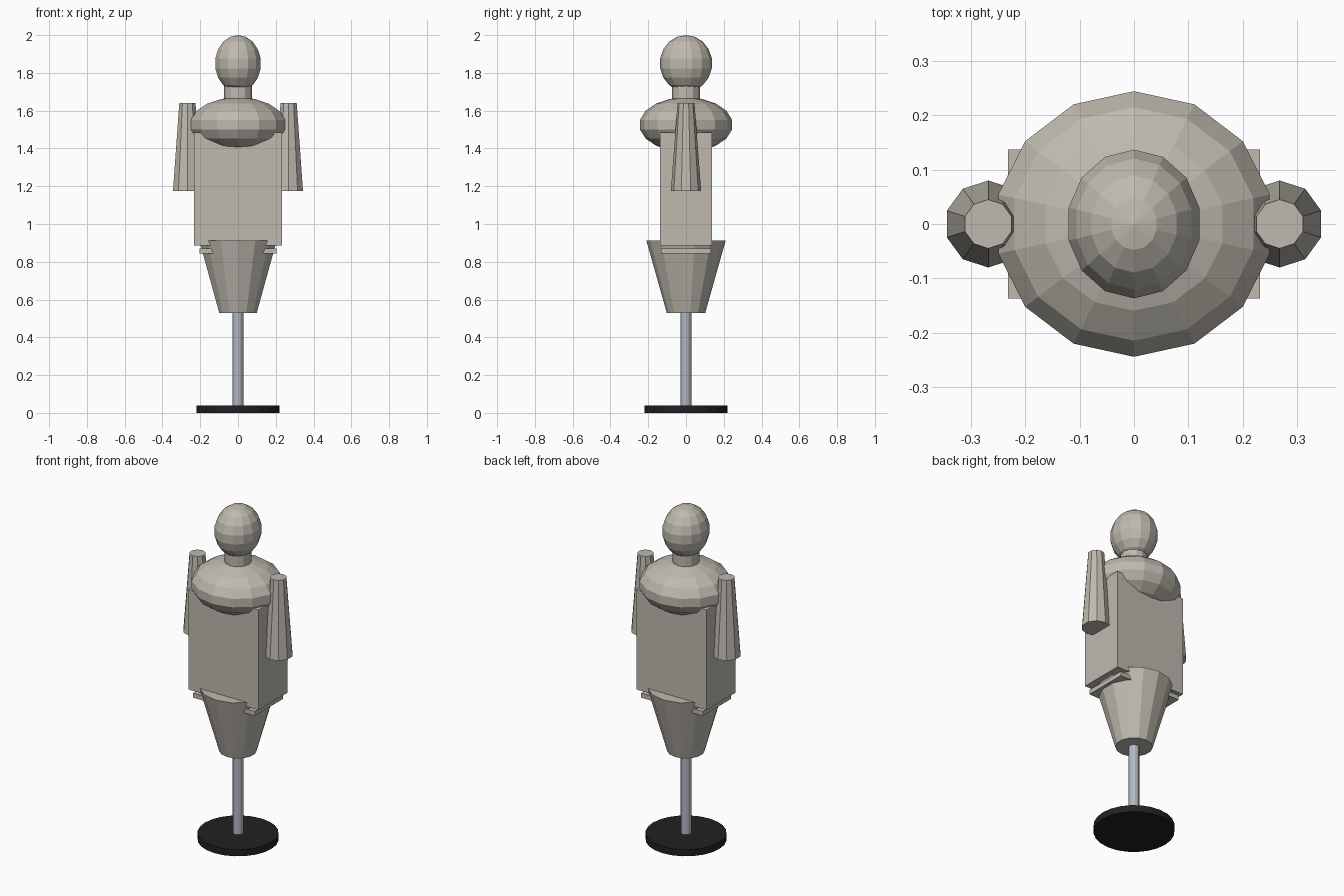
import bpy

cube = bpy.data.objects.get("Cube")
if cube:
    bpy.data.objects.remove(cube, do_unlink=True)


def material(name, rgb, metallic=0.0):
    m = bpy.data.materials.new(name)
    m.use_nodes = True
    m.diffuse_color = (*rgb, 1)
    m.node_tree.nodes["Principled BSDF"].inputs["Base Color"].default_value = (*rgb, 1)
    return m


linen = material("warm grey linen", (0.52, 0.49, 0.43))
steel = material("pale steel", (0.45, 0.48, 0.54))
black = material("matt black", (0.015, 0.015, 0.015))


def finish(name, mat):
    ob = bpy.context.object
    ob.name = ob.data.name = name
    ob.data.materials.append(mat)
    return ob


def taper(name, mat, sides, r_low, r_high, z_low, z_high, x=0.0):
    bpy.ops.mesh.primitive_cone_add(
        vertices=sides, radius1=r_low, radius2=r_high, depth=z_high - z_low,
        location=(x, 0, (z_low + z_high) / 2))
    return finish(name, mat)


def ellipsoid(name, mat, radii, z):
    bpy.ops.mesh.primitive_uv_sphere_add(segments=14, ring_count=9, radius=1, location=(0, 0, z))
    bpy.context.object.scale = radii
    return finish(name, mat)


def box(name, mat, half_x, half_y, z_low, z_high):
    bpy.ops.mesh.primitive_cube_add(size=1, location=(0, 0, (z_low + z_high) / 2))
    bpy.context.object.scale = (2 * half_x, 2 * half_y, z_high - z_low)
    return finish(name, mat)


# Stand
taper("base", black, 24, 0.22, 0.22, 0, 0.04)
taper("pole", steel, 12, 0.029, 0.029, 0.03, 0.56)

# Body
taper("hips", linen, 14, 0.102, 0.21, 0.53, 0.912)
box("waist_plate", linen, 0.205, 0.133, 0.843, 0.87)
box("torso", linen, 0.232, 0.137, 0.886, 1.485)
ellipsoid("chest", linen, (0.26, 0.248, 0.145), 1.526)

# Neck and head
taper("neck", linen, 12, 0.073, 0.073, 1.63, 1.76)
ellipsoid("head", linen, (0.125, 0.139, 0.15), 1.85)

# Upper arms
for side, sign in (("left", 1), ("right", -1)):
    taper(side + "_arm", linen, 10, 0.08, 0.045, 1.176, 1.64, sign * 0.268)
